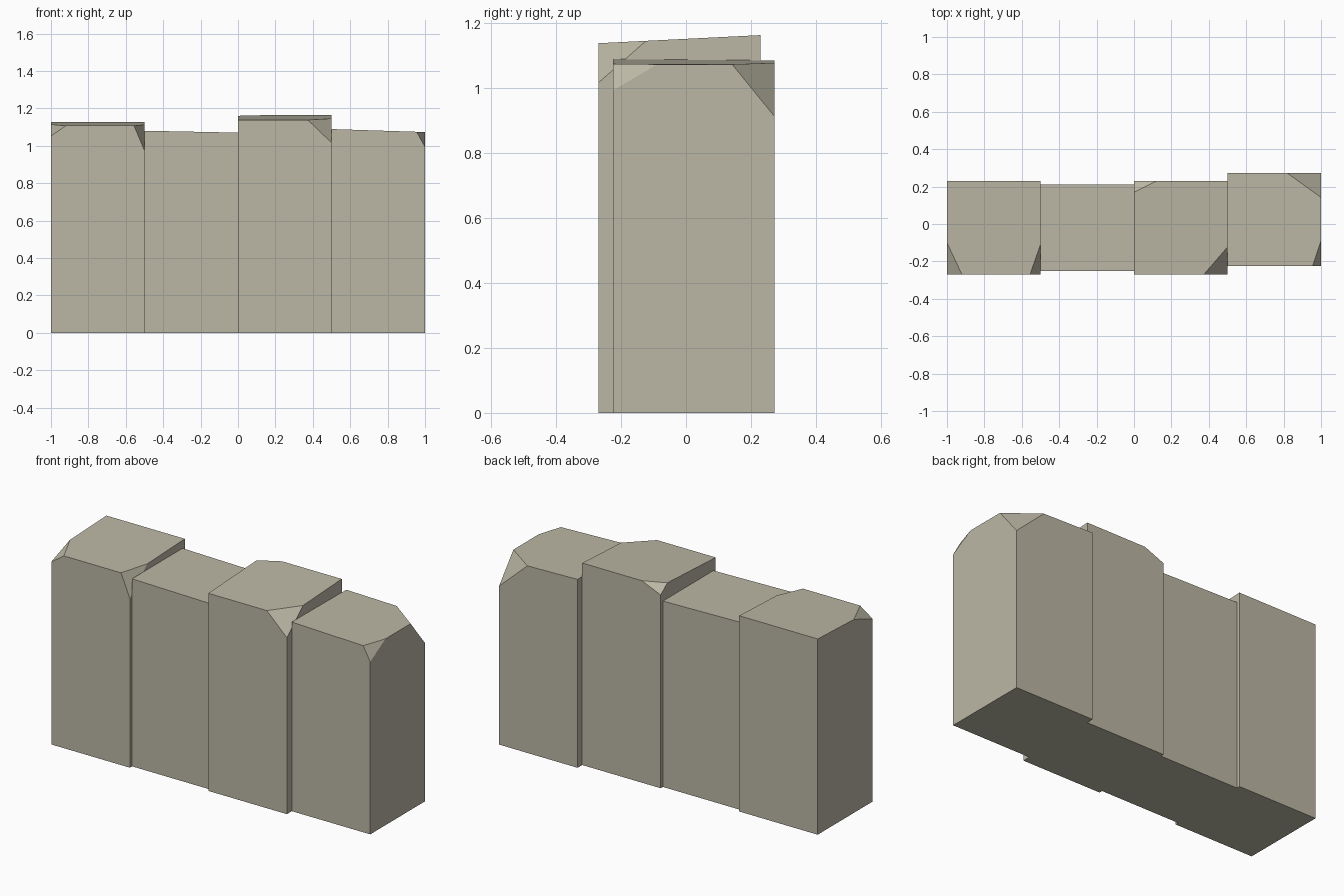
import bpy
import bmesh
from mathutils import Vector

cube = bpy.data.objects.get("Cube")
if cube:
    bpy.data.objects.remove(cube, do_unlink=True)

# Single stone colour
stone = bpy.data.materials.new("warm_grey_stone")
stone.use_nodes = True
colour = (0.50, 0.475, 0.375, 1)
stone.diffuse_color = colour
stone.node_tree.nodes["Principled BSDF"].inputs["Base Color"].default_value = colour


def block(name, x0, y0, y1, tops, chips):
    """Half-unit wide block; tops = front-left, front-right, back-right, back-left heights.
    Each chip = corner index, reach along x, reach along y, drop down the edge."""
    x1 = x0 + 0.5
    corners = [(x0, y0), (x1, y0), (x1, y1), (x0, y1)]
    bm = bmesh.new()
    low = [bm.verts.new((x, y, 0)) for x, y in corners]
    high = [bm.verts.new((x, y, z)) for (x, y), z in zip(corners, tops)]
    bm.faces.new(low[::-1])
    bm.faces.new(high)
    for i in range(4):
        j = (i + 1) % 4
        bm.faces.new((low[i], low[j], high[j], high[i]))

    # Slice off each chipped corner and close the cut
    for c, dx, dy, dz in chips:
        p = Vector((*corners[c], tops[c]))
        along_x, along_y = c ^ 1, 3 - c
        ex = (Vector((*corners[along_x], tops[along_x])) - p) * dx / 0.5
        ey = (Vector((*corners[along_y], tops[along_y])) - p) * dy / (y1 - y0)
        a, b, d = p + ex, p + ey, p - Vector((0, 0, dz))
        normal = (b - a).cross(d - a).normalized()
        if normal.dot(p - a) < 0:
            normal.negate()
        cut = bmesh.ops.bisect_plane(
            bm, geom=bm.verts[:] + bm.edges[:] + bm.faces[:], dist=1e-5,
            plane_co=a, plane_no=normal, clear_outer=True)
        rim = [e for e in cut["geom_cut"] if isinstance(e, bmesh.types.BMEdge)]
        bmesh.ops.holes_fill(bm, edges=rim)
    bmesh.ops.recalc_face_normals(bm, faces=bm.faces[:])

    mesh = bpy.data.meshes.new(name)
    bm.to_mesh(mesh)
    bm.free()
    mesh.materials.append(stone)
    bpy.context.collection.objects.link(bpy.data.objects.new(name, mesh))


# Row of four uneven stones
FL, FR, BR, BL = range(4)
block("end_stone_right", -1.0, -0.27, 0.23, (1.107, 1.107, 1.127, 1.127),
      [(FL, 0.08, 0.17, 0.055), (FR, 0.056, 0.16, 0.133)])
block("low_stone", -0.5, -0.25, 0.21, (1.08, 1.07, 1.07, 1.08), [])
block("tall_stone", 0.0, -0.27, 0.23, (1.138, 1.138, 1.163, 1.163),
      [(FR, 0.127, 0.147, 0.122), (BL, 0.12, 0.06, 0.05)])
block("end_stone_left", 0.5, -0.225, 0.272, (1.089, 1.073, 1.073, 1.085),
      [(FR, 0.045, 0.137, 0.08), (BR, 0.18, 0.13, 0.16)])
